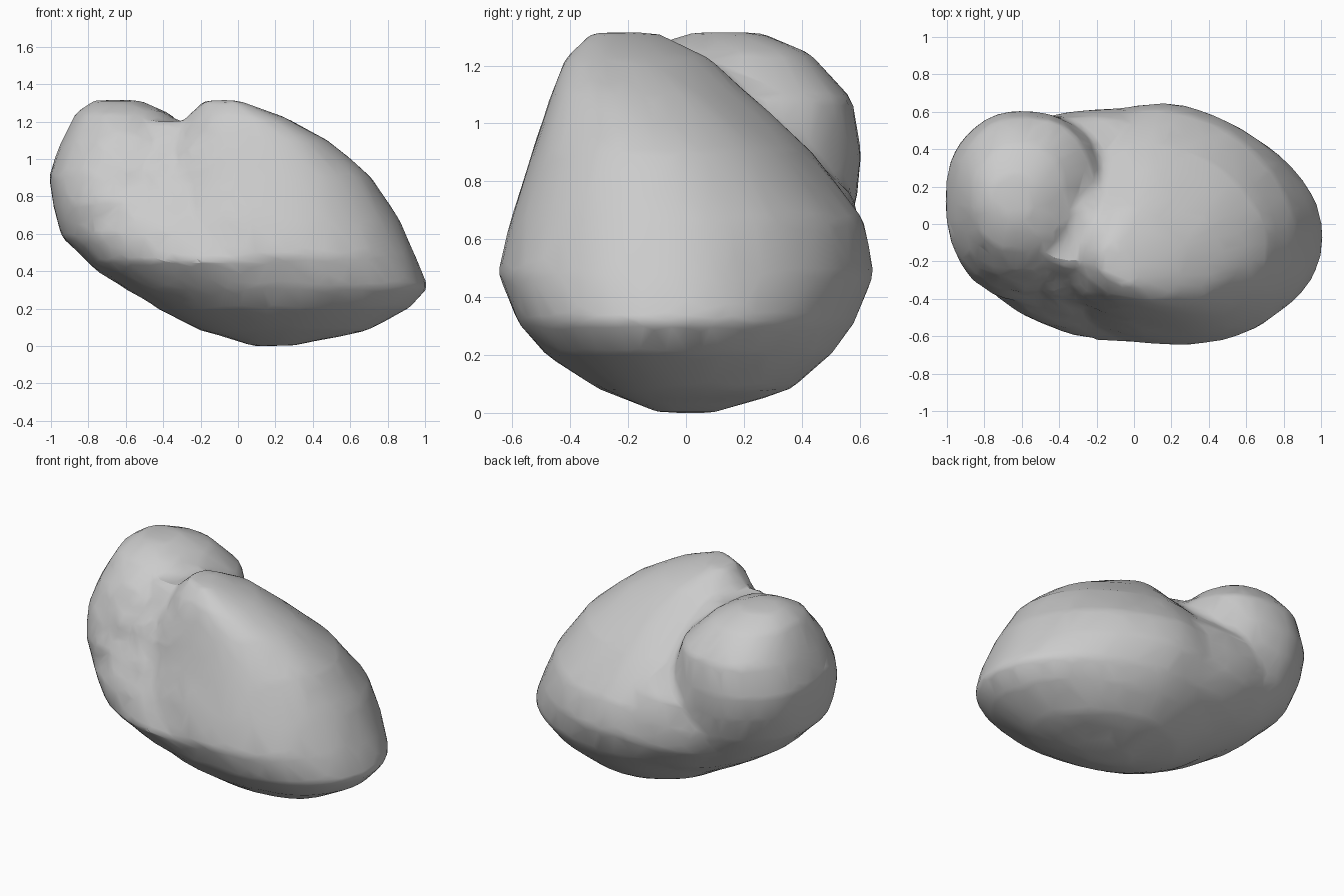
import bpy, bmesh, math
from mathutils import Vector, noise

if "Cube" in bpy.data.objects:
    bpy.data.objects.remove(bpy.data.objects["Cube"], do_unlink=True)

stone = bpy.data.materials.new("stone grey")
stone.use_nodes = True
GREY = (0.6, 0.6, 0.6, 1)
stone.diffuse_color = GREY
stone.node_tree.nodes["Principled BSDF"].inputs["Base Color"].default_value = GREY

# Each level: height, x range, y range of an oval slice
MAIN_LOBE = [
    (0.00, 0.08, 0.32, -0.08, 0.10), (0.08, -0.20, 0.69, -0.30, 0.36),
    (0.20, -0.43, 0.92, -0.48, 0.50), (0.31, -0.56, 1.02, -0.58, 0.58),
    (0.48, -0.62, 0.95, -0.65, 0.645), (0.66, -0.60, 0.87, -0.61, 0.61),
    (0.90, -0.52, 0.72, -0.53, 0.43), (1.10, -0.38, 0.48, -0.46, 0.21),
    (1.22, -0.27, 0.25, -0.41, 0.08), (1.31, -0.18, 0.00, -0.30, -0.10),
]
SIDE_LOBE = [
    (0.20, -0.42, 0.20, -0.30, 0.35), (0.40, -0.76, 0.10, -0.40, 0.48),
    (0.58, -0.94, 0.00, -0.43, 0.55), (0.75, -0.99, -0.12, -0.42, 0.59),
    (0.90, -1.01, -0.17, -0.37, 0.60), (1.08, -0.95, -0.20, -0.29, 0.57),
    (1.24, -0.87, -0.36, -0.15, 0.42), (1.31, -0.77, -0.52, 0.02, 0.26),
]
# Broad core that carries both lobes and fills the valley between them
CORE = [
    (0.10, -0.22, 0.50, -0.28, 0.30), (0.30, -0.60, 0.80, -0.54, 0.55),
    (0.45, -0.80, 0.75, -0.64, 0.62), (0.60, -0.93, 0.60, -0.57, 0.61),
    (0.75, -0.93, 0.40, -0.48, 0.57), (0.95, -0.80, 0.20, -0.38, 0.34),
    (1.20, -0.50, -0.18, -0.22, 0.10),
]


def add_lobe(bm, levels, squareness=1.0, skew=0.0, sides=48):
    """Rounded closed lump wrapped around a stack of oval slices."""
    verts = []
    for z, x0, x1, y0, y1 in levels:
        for i in range(sides):
            a = math.tau * i / sides
            c, s = math.cos(a), math.sin(a)
            u = math.copysign(abs(c) ** squareness, c)
            w = math.copysign(abs(s) ** squareness, s)
            verts.append(bm.verts.new(((x0 + x1) / 2 + (x1 - x0) / 2 * u,
                                       (y0 + y1) / 2 + (y1 - y0) / 2 * w + skew * max(u, 0), z)))
    hull = bmesh.ops.convex_hull(bm, input=verts)
    loose = {v for v in hull["geom_interior"] if isinstance(v, bmesh.types.BMVert)}
    bmesh.ops.delete(bm, geom=list(loose), context='VERTS')


bm = bmesh.new()
add_lobe(bm, MAIN_LOBE, skew=-0.08)
add_lobe(bm, SIDE_LOBE, squareness=0.88)
add_lobe(bm, CORE, squareness=0.92)
mesh = bpy.data.meshes.new("boulder")
bm.to_mesh(mesh)
bm.free()
boulder = bpy.data.objects.new("boulder", mesh)
bpy.context.collection.objects.link(boulder)
bpy.context.view_layer.objects.active = boulder
boulder.select_set(True)

# Fuse the lobes and soften the crease
fuse = boulder.modifiers.new("fuse", 'REMESH')
fuse.mode = 'VOXEL'
fuse.voxel_size = 0.025
soften = boulder.modifiers.new("soften", 'SMOOTH')
soften.factor = 0.5
soften.iterations = 6
for m in ("fuse", "soften"):
    bpy.ops.object.modifier_apply(modifier=m)

# Gentle lumps, rougher on the upper front where the lobes meet
mesh = boulder.data
normals = [v.normal.copy() for v in mesh.vertices]
for v, n in zip(mesh.vertices, normals):
    p = v.co
    rough = math.exp(-((p - Vector((-0.45, -0.3, 0.9))).length / 0.4) ** 2)
    v.co = p + n * (0.006 * noise.noise(p * 4) + 0.02 * rough * noise.noise(p * 11))

# Coarse chipped facets
chip = boulder.modifiers.new("chip", 'DECIMATE')
chip.ratio = 0.08
bpy.ops.object.modifier_apply(modifier=chip.name)

# Centre it and set it on the ground
mesh = boulder.data
low = Vector([min(v.co[k] for v in mesh.vertices) for k in range(3)])
high = Vector([max(v.co[k] for v in mesh.vertices) for k in range(3)])
base = (low + high) / 2
base.z = low.z
for v in mesh.vertices:
    v.co -= base
mesh.materials.clear()
mesh.materials.append(stone)
bpy.ops.object.shade_smooth_by_angle(angle=math.radians(25))
